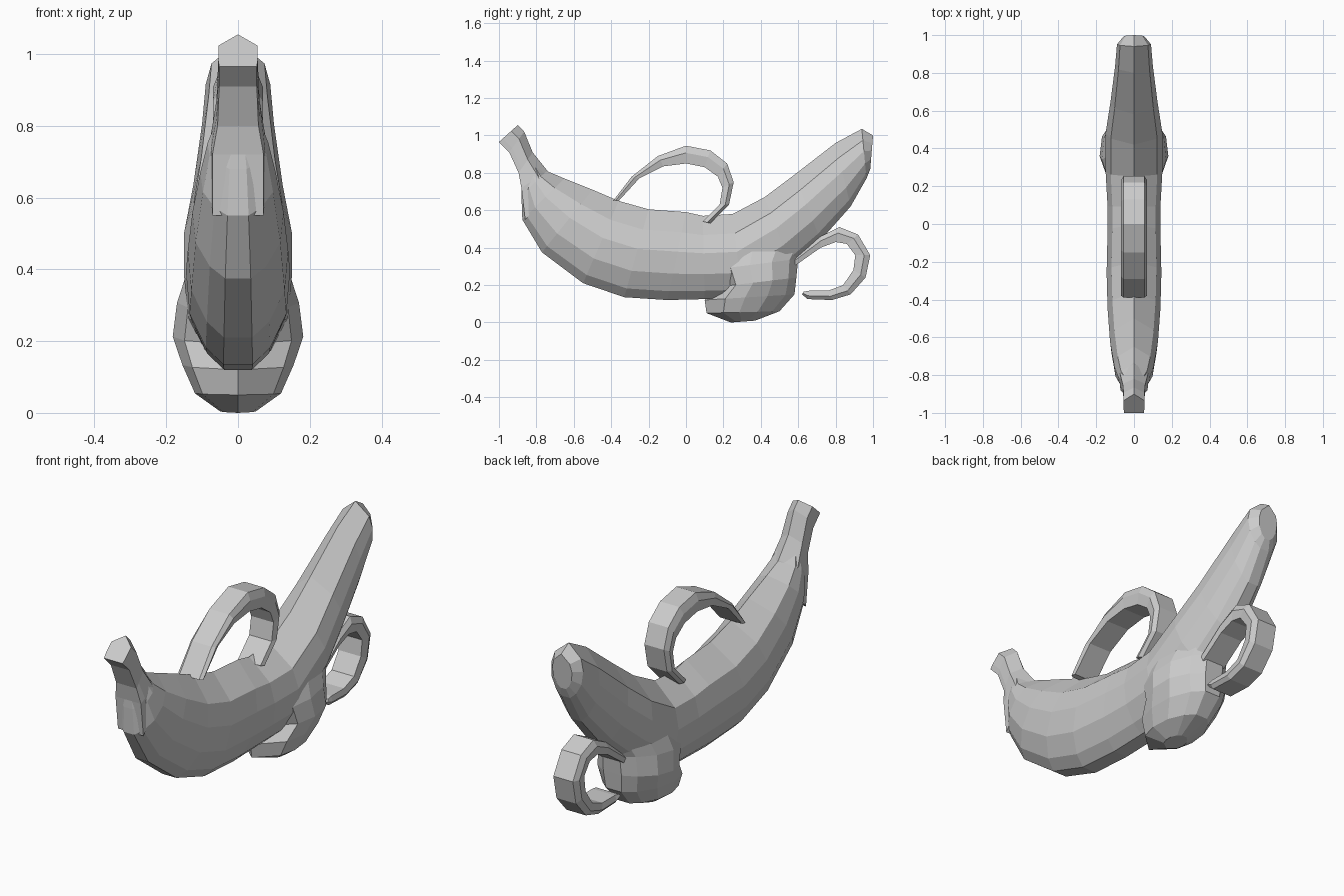
import bpy
import bmesh

if "Cube" in bpy.data.objects:
    bpy.data.objects.remove(bpy.data.objects["Cube"], do_unlink=True)

grey = bpy.data.materials.new("light grey")
grey.use_nodes = True
colour = (0.6, 0.6, 0.6, 1)
grey.diffuse_color = colour
grey.node_tree.nodes["Principled BSDF"].inputs["Base Color"].default_value = colour


def loft(name, stations, section):
    """Skin mirrored cross-sections. A station is the first edge (y, z), the
    second edge (y, z) and the half width; the section lists (fraction from
    first to second edge, fraction of the half width)."""
    bm = bmesh.new()
    rings = []
    for (y1, z1), (y2, z2), half in stations:
        outline = [(t, w * half) for t, w in section]
        outline += [(t, -x) for t, x in reversed(outline) if x > 0]
        rings.append([bm.verts.new((x, y1 + (y2 - y1) * t, z1 + (z2 - z1) * t))
                      for t, x in outline])
    count = len(rings[0])
    for ring, following in zip(rings, rings[1:]):
        for i in range(count):
            j = (i + 1) % count
            bm.faces.new((ring[i], ring[j], following[j], following[i]))
    bm.faces.new(rings[0])
    bm.faces.new(rings[-1])
    bmesh.ops.recalc_face_normals(bm, faces=bm.faces)
    mesh = bpy.data.meshes.new(name)
    bm.to_mesh(mesh)
    bm.free()
    mesh.materials.append(grey)
    obj = bpy.data.objects.new(name, mesh)
    bpy.context.collection.objects.link(obj)
    return obj


def ribbon(name, outer, inner, half):
    """Curled strip between an outer and an inner edge path."""
    stations = [(a, b, half) for a, b in zip(outer, inner)]
    return loft(name, stations, strip_section)


ridged_section = [(0, 0), (.23, .82), (.45, 1), (.7, .93), (.9, .62), (1, .28)]
stem_section = [(0, 0), (.35, 1), (.8, 1), (1, .95)]
strip_section = [(0, .78), (.4, 1), (1, .9)]

# Stem with its slanted, peaked end
loft("stem", [
    ((-.9, 1.055), (-1, .965), .055),
    ((-.865, 1.02), (-.945, .91), .055),
    ((-.82, .91), (-.895, .8), .06),
    ((-.74, .81), (-.88, .72), .075),
    ((-.67, .76), (-.86, .55), .075),
], stem_section)

# Curved fruit body, from the stem to the blunt far tip
loft("fruit_body", [
    ((-.79, .86), (-.88, .76), .06),
    ((-.745, .81), (-.88, .68), .085),
    ((-.65, .77), (-.875, .55), .105),
    ((-.5, .71), (-.77, .375), .127),
    ((-.36, .65), (-.55, .21), .14),
    ((-.2, .605), (-.33, .135), .145),
    ((0, .59), (-.1, .12), .14),
    ((.09, .57), (.1, .125), .14),
    ((.25, .58), (.3, .13), .15),
    ((.42, .67), (.56, .3), .15),
    ((.58, .79), (.72, .44), .125),
    ((.8, .96), (.88, .62), .1),
    ((.94, 1.035), (.965, .77), .09),
    ((1, 1), (.985, .82), .055),
], ridged_section)

# Rounded lump under the body
loft("lower_lump", [
    ((.12, .42), (.66, .44), .13),
    ((.13, .28), (.6, .34), .17),
    ((.17, .19), (.59, .24), .182),
    ((.1, .12), (.58, .15), .155),
    ((.11, .05), (.5, .06), .12),
    ((.24, 0), (.37, .01), .05),
], ridged_section)

# Large curl above the body
ribbon("upper_curl",
       [(-.39, .65), (-.29, .78), (-.15, .89), (0, .945), (.13, .92),
        (.22, .85), (.255, .75), (.23, .63), (.13, .53)],
       [(-.36, .65), (-.25, .77), (-.12, .835), (0, .85), (.1, .83),
        (.17, .78), (.195, .72), (.18, .63), (.09, .54)], .07)

# Small curl behind the lump
ribbon("rear_curl",
       [(.53, .31), (.72, .46), (.82, .51), (.92, .47), (.985, .36),
        (.96, .24), (.88, .15), (.78, .12), (.65, .125), (.62, .15)],
       [(.55, .28), (.72, .4), (.8, .43), (.86, .42), (.905, .36),
        (.895, .28), (.84, .2), (.76, .17), (.66, .17), (.63, .165)], .07)
